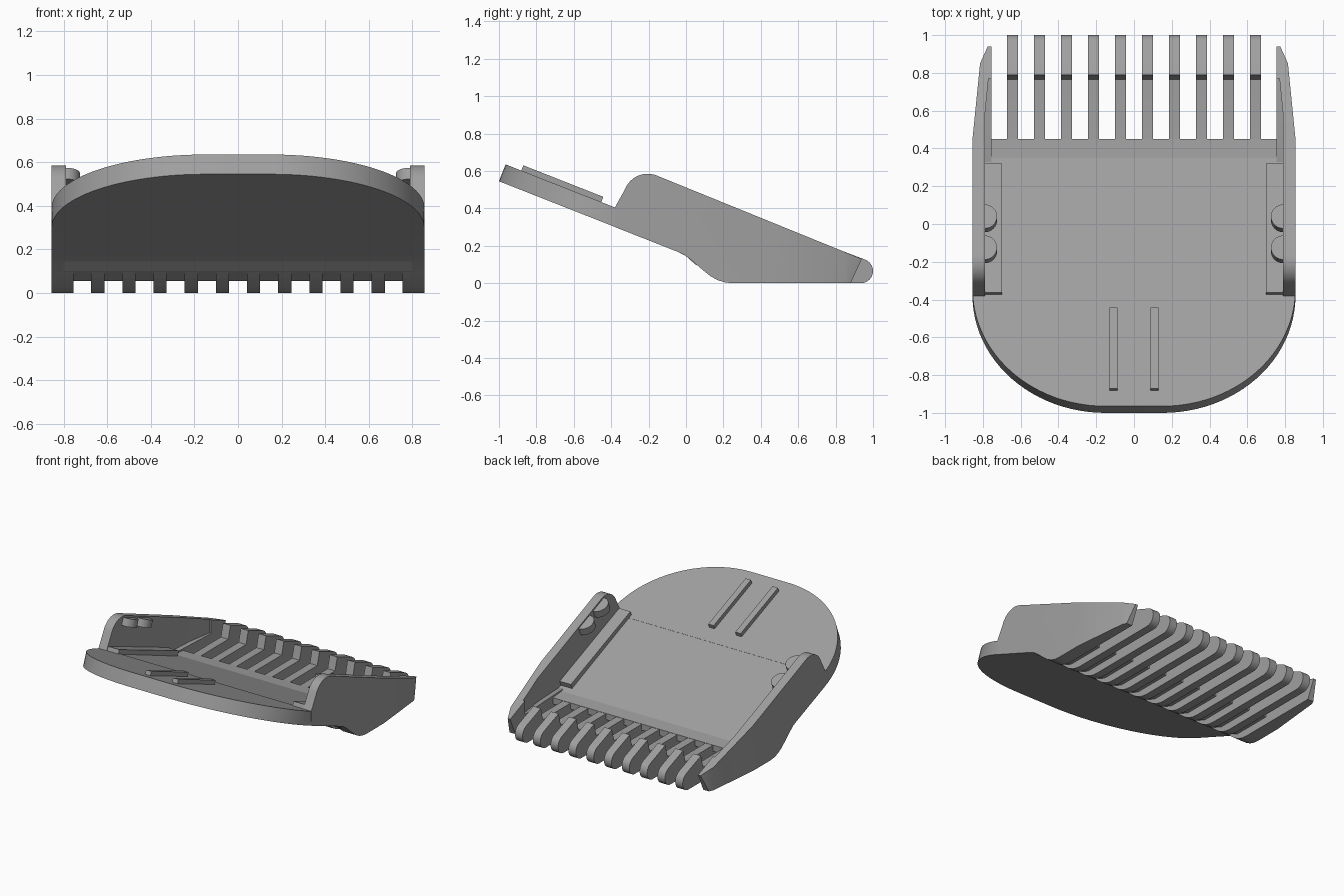
import bpy, bmesh, math
from mathutils import Vector

if "Cube" in bpy.data.objects:
    bpy.data.objects.remove(bpy.data.objects["Cube"])

grey = bpy.data.materials.new("mid_grey")
grey.diffuse_color = (0.35, 0.35, 0.35, 1)
grey.use_nodes = True
grey.node_tree.nodes["Principled BSDF"].inputs["Base Color"].default_value = grey.diffuse_color

# Frames: (origin, u axis, v axis, extrusion axis)
T = math.radians(21.5)
PLATE = (Vector((0, -1, 0.545)), Vector((1, 0, 0)),
         Vector((0, math.cos(T), -math.sin(T))), Vector((0, math.sin(T), math.cos(T))))
SIDE = (Vector(), Vector((0, 1, 0)), Vector((0, 0, 1)), Vector((1, 0, 0)))
TOP = (Vector(), Vector((1, 0, 0)), Vector((0, 1, 0)), Vector((0, 0, 1)))


def prism(name, pts, lo, hi, frame):
    """Extrude a 2D outline between two offsets along the frame's third axis."""
    o, u, v, n = frame
    bm = bmesh.new()
    a, b = ([bm.verts.new(o + u * p + v * q + n * h) for p, q in pts] for h in (lo, hi))
    bm.faces.new(a)
    bm.faces.new(b)
    for i in range(len(pts)):
        j = (i + 1) % len(pts)
        bm.faces.new((a[i], a[j], b[j], b[i]))
    bmesh.ops.recalc_face_normals(bm, faces=bm.faces)
    me = bpy.data.meshes.new(name)
    bm.to_mesh(me)
    bm.free()
    me.materials.append(grey)
    ob = bpy.data.objects.new(name, me)
    bpy.context.collection.objects.link(ob)
    return ob


def arc(cx, cy, rx, ry, start, end, n=12):
    angles = [math.radians(start + (end - start) * i / n) for i in range(n + 1)]
    return [(cx + rx * math.cos(t), cy + ry * math.sin(t)) for t in angles]


def rect(x0, x1, y0, y1):
    return [(x0, y0), (x1, y0), (x1, y1), (x0, y1)]


def clip(ob, outline):
    """Trim a side profile to a plan outline."""
    cutter = prism("trim_helper", outline, -0.5, 1.5, TOP)
    m = ob.modifiers.new("trim", 'BOOLEAN')
    m.operation, m.solver, m.object = 'INTERSECT', 'EXACT', cutter
    bpy.context.view_layer.objects.active = ob
    bpy.ops.object.modifier_apply(modifier=m.name)
    bpy.data.objects.remove(cutter)


def smooth(ob):
    bpy.ops.object.select_all(action='DESELECT')
    ob.select_set(True)
    bpy.context.view_layer.objects.active = ob
    bpy.ops.object.shade_smooth_by_angle(angle=math.radians(25))


# Rounded front of the sloping plate
CUT, THICK = 0.667, 0.097
outline = arc(0.15, CUT, 0.705, CUT, 0, -90, 24) + arc(-0.15, CUT, 0.705, CUT, -90, -180, 24)
smooth(prism("front_plate", outline, 0, THICK, PLATE))

# Floor running back to the comb
prism("floor", [(-0.38, 0.30), (-0.05, 0.17), (0.0, 0.145), (0.05, 0.10), (0.16, 0.055),
                (0.45, 0.055), (0.45, 0.10), (0.35, 0.11), (-0.345, 0.39)],
      -0.80, 0.80, SIDE)

# Curved underside shared by the walls and teeth
belly = [(-0.05, 0.17), (-0.01, 0.152), (0.03, 0.122), (0.09, 0.07), (0.13, 0.038),
         (0.17, 0.016), (0.21, 0.004), (0.25, 0.0)]

# Comb teeth with raised rounded tips
tooth = ([(0.03, 0.122)] + belly[3:] + arc(0.935, 0.065, 0.065, 0.065, -90, 68, 14)
         + [(0.79, 0.19), (0.765, 0.098), (0.35, 0.098), (0.05, 0.13)])
for i in range(10):
    x = (i - 4.5) * 0.143
    smooth(prism("comb_tooth", tooth, x - 0.03, x + 0.03, SIDE))

wall = ([(-0.38, 0.405), (-0.38, 0.30)] + belly + [(0.88, 0.0), (0.94, 0.13)]
        + arc(-0.205, 0.455, 0.13, 0.13, 68, 158, 12))
base = belly[2:] + [(0.77, 0.0), (0.77, 0.10), (0.05, 0.13)]
wall_plan = [(0.79, -0.5), (0.855, -0.5), (0.855, 0.45), (0.845, 0.55), (0.815, 0.85),
             (0.77, 0.95), (0.755, 0.95), (0.755, 0.77), (0.77, 0.77), (0.79, 0.57)]

for s in (-1, 1):
    # Side wall, tapering toward the comb
    w = prism("side_wall", wall, *sorted((s * 0.7, s * 0.9)), SIDE)
    clip(w, [(s * x, y) for x, y in wall_plan])
    smooth(w)
    # Low ledge inside the wall beside the outer teeth
    smooth(prism("wall_ledge", base, *sorted((s * 0.755, s * 0.80)), SIDE))
    # Guide rail along the wall foot
    prism("guide_rail", rect(s * 0.70, s * 0.80, 0.635, 1.37), THICK - 0.01, THICK + 0.03, PLATE)
    # Slim rib on the plate
    prism("plate_rib", rect(s * 0.087, s * 0.13, 0.09, 0.55), THICK - 0.01, THICK + 0.03, PLATE)
    # Half-round snap bumps
    for u in (0.813, 0.99):
        smooth(prism("snap_bump", arc(s * 0.79, u, -s * 0.065, 0.068, -90, 90, 16)
                     + [(s * 0.80, u + 0.068), (s * 0.80, u - 0.068)], 0.27, 0.325, PLATE))
